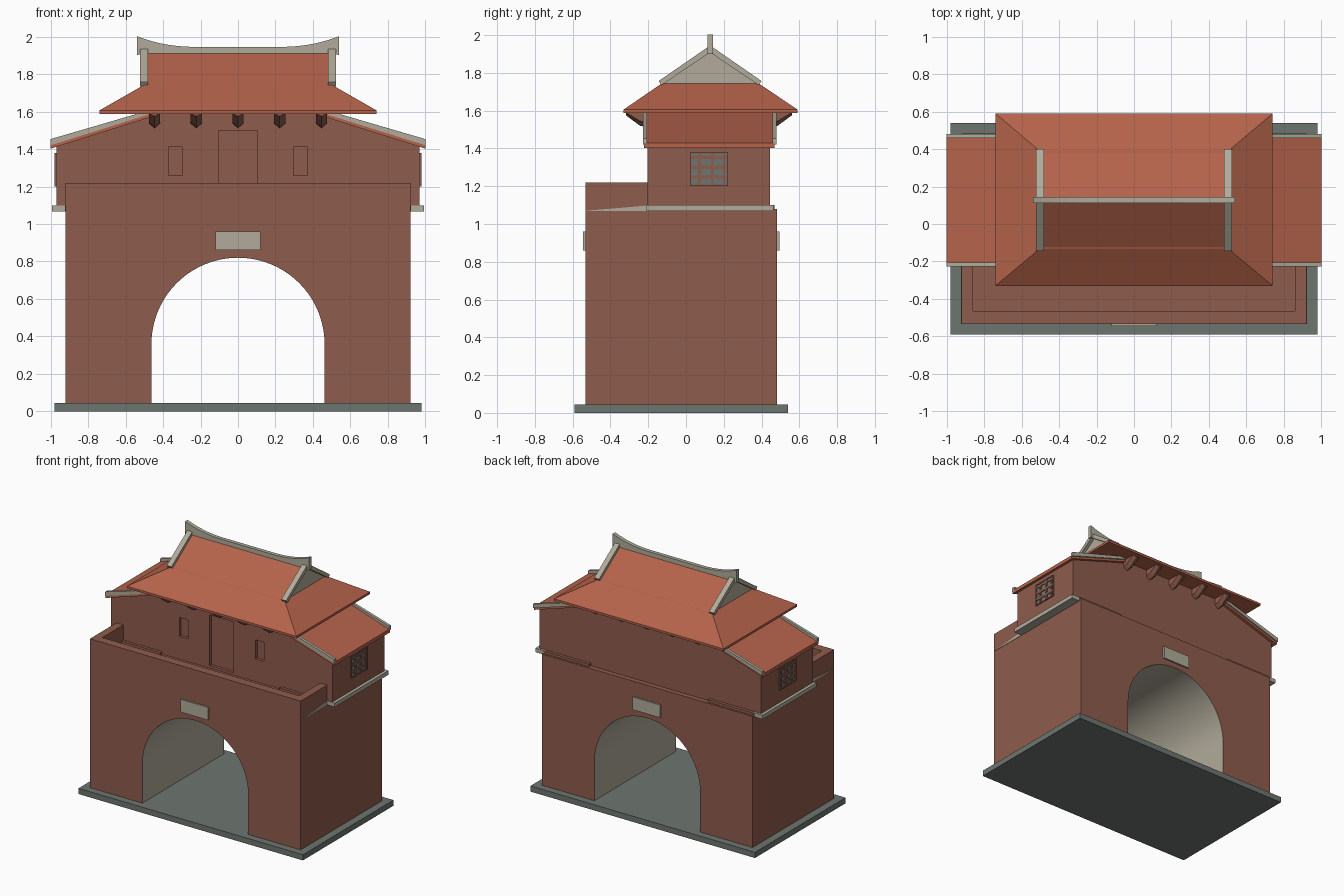
import bpy, bmesh, math

if "Cube" in bpy.data.objects:
    bpy.data.objects.remove(bpy.data.objects["Cube"])


def material(name, rgb):
    m = bpy.data.materials.new(name)
    m.diffuse_color = (*rgb, 1)
    m.use_nodes = True
    m.node_tree.nodes["Principled BSDF"].inputs["Base Color"].default_value = m.diffuse_color
    return m


BRICK = material("brick", (0.275, 0.107, 0.074))
TILE = material("roof_tile", (0.46, 0.125, 0.07))
PLASTER = material("pale_plaster", (0.44, 0.41, 0.325))
STONE = material("grey_stone", (0.155, 0.18, 0.16))


def loft(name, rings, mats):
    """Closed solid through rings of equal point count."""
    bm = bmesh.new()
    loops = [[bm.verts.new(p) for p in r] for r in rings]
    n = len(loops[0])
    for a, b in zip(loops, loops[1:]):
        for i in range(n):
            bm.faces.new((a[i], a[(i + 1) % n], b[(i + 1) % n], b[i]))
    bm.faces.new(loops[0])
    bm.faces.new(loops[-1])
    bmesh.ops.recalc_face_normals(bm, faces=bm.faces)
    me = bpy.data.meshes.new(name)
    bm.to_mesh(me)
    bm.free()
    for m in mats:
        me.materials.append(m)
    ob = bpy.data.objects.new(name, me)
    bpy.context.collection.objects.link(ob)
    return ob


def prism(name, axis, pts, lo, hi, *mats):
    """Extrude a 2D profile along x, y or z."""
    put = {"x": lambda u, v, t: (t, u, v),
           "y": lambda u, v, t: (u, t, v),
           "z": lambda u, v, t: (u, v, t)}[axis]
    return loft(name, [[put(u, v, t) for u, v in pts] for t in (lo, hi)], mats)


def box(name, x, y, z, mat):
    return prism(name, "z", rect(*x, *y), *z, mat)


def rect(x0, x1, y0, y1):
    return [(x0, y0), (x1, y0), (x1, y1), (x0, y1)]


def cut(ob, cutter):
    mod = ob.modifiers.new("cut", "BOOLEAN")
    mod.operation = "DIFFERENCE"
    mod.solver = "EXACT"
    mod.object = cutter
    bpy.context.view_layer.objects.active = ob
    bpy.ops.object.modifier_apply(modifier=mod.name)
    bpy.data.objects.remove(cutter)


# Ground slab
box("base_slab", (-0.98, 0.98), (-0.59, 0.54), (0, 0.045), STONE)

# Gate block with a plastered arch passage
R, SPRING, N = 0.462, 0.358, 40
arch = [(-R * math.cos(math.pi * i / N), SPRING + R * math.sin(math.pi * i / N))
        for i in range(N + 1)]
outline = ([(-0.92, 0.045), (-R, 0.045)] + arch +
           [(R, 0.045), (0.92, 0.045), (0.92, 1.08), (-0.92, 1.08)])
gate = prism("gate_block", "y", outline, -0.533, 0.483, BRICK, PLASTER)
for p in gate.data.polygons:
    c = p.center
    if abs(p.normal.y) < 0.5 and abs(c.x) < R + 0.01 and 0.05 < c.z < 0.9:
        p.material_index = 1
bpy.context.view_layer.objects.active = gate
gate.select_set(True)
bpy.ops.object.shade_smooth_by_angle(angle=math.radians(30))
gate.select_set(False)

# Parapet around the front deck
prism("parapet", "z",
      [(-0.92, -0.2), (-0.92, -0.533), (0.92, -0.533), (0.92, -0.2),
       (0.86, -0.2), (0.86, -0.465), (-0.86, -0.465), (-0.86, -0.2)],
      1.08, 1.22, BRICK)

# Blank plaques over both arch mouths
box("front_plaque", (-0.12, 0.12), (-0.545, -0.53), (0.86, 0.96), PLASTER)
box("back_plaque", (-0.12, 0.12), (0.48, 0.495), (0.86, 0.96), PLASTER)

# Gatehouse walls with recessed door and windows
house = prism("gatehouse_walls", "y",
              [(-0.968, 1.08), (0.968, 1.08), (0.968, 1.412), (0.49, 1.585),
               (0.49, 1.6), (-0.49, 1.6), (-0.49, 1.585), (-0.968, 1.412)],
              -0.203, 0.445, BRICK)
for x0, x1, z0, z1 in ((-0.105, 0.105, 1.1, 1.5),
                       (0.295, 0.37, 1.26, 1.41), (-0.37, -0.295, 1.26, 1.41)):
    cut(house, box("recess_cutter", (x0, x1), (-0.3, -0.18), (z0, z1), BRICK))

for s, side in ((1, "right"), (-1, "left")):
    def sx(a, b):
        return tuple(sorted((s * a, s * b)))

    # Side ledge and its tapering tail on the gate wall
    box(side + "_ledge", sx(0.91, 0.992), (-0.21, 0.462), (1.068, 1.1), PLASTER)
    prism(side + "_ledge_tail", "x", [(-0.533, 1.07), (-0.2, 1.068), (-0.2, 1.098)],
          *sx(0.915, 0.923), PLASTER)
    # Low brick footing beneath the side bays
    box(side + "_footing", sx(0.52, 0.919), (-0.225, 0.468), (1.075, 1.1), BRICK)

    # Lattice window: grey panel with brick bars
    box(side + "_window_panel", sx(0.96, 0.971), (0.02, 0.222), (1.2, 1.378), STONE)
    for a, b in ((0.02, 0.027), (0.064, 0.08), (0.133, 0.149), (0.197, 0.207), (0.217, 0.222)):
        box(side + "_window_upright", sx(0.962, 0.978), (a, b), (1.2, 1.378), BRICK)
    for a, b in ((1.2, 1.208), (1.24, 1.258), (1.292, 1.311), (1.345, 1.36), (1.373, 1.378)):
        box(side + "_window_crossbar", sx(0.962, 0.977), (0.02, 0.222), (a, b), BRICK)

    # Sloping wing roof with pale verge trims
    prism(side + "_wing_roof", "y",
          [(s * 1.0, 1.402), (s * 1.0, 1.43), (s * 0.46, 1.6), (s * 0.46, 1.572)],
          -0.222, 0.468, TILE)
    for y in (-0.228, 0.458):
        prism(side + "_wing_verge", "y",
              [(s * 1.0, 1.42), (s * 1.0, 1.453), (s * 0.48, 1.605), (s * 0.48, 1.583)],
              y, y + 0.022, PLASTER)

    # Gable trim following the upper roof slopes
    prism(side + "_gable_trim", "x",
          [(-0.145, 1.757), (0.128, 1.945), (0.4, 1.757),
           (0.385, 1.735), (0.128, 1.908), (-0.13, 1.735)],
          *sx(0.48, 0.522), PLASTER)

# Eave brackets, tapered to a point at the wall and out to the eave
for y_wall, out, side in ((-0.203, -1, "front"), (0.445, 1, "back")):
    for i in range(-2, 3):
        x = i * 0.2225
        rings = []
        for d, low in ((-0.01, 1.51), (0.04, 1.52), (0.115, 1.575)):
            y = y_wall + out * d
            rings.append([(x - 0.03, y, 1.595), (x - 0.03, y, min(low + 0.025, 1.59)),
                          (x, y, low), (x + 0.03, y, min(low + 0.025, 1.59)),
                          (x + 0.03, y, 1.595)])
        loft(side + "_eave_bracket", rings, [BRICK])

# Lower hipped skirt of the main roof
skirt = [(0.74, -0.33, 0.59, 1.588), (0.74, -0.33, 0.59, 1.606),
         (0.5, -0.13, 0.387, 1.743)]
loft("roof_skirt", [[(*p, z) for p in rect(-x, x, a, b)] for x, a, b, z in skirt], [TILE])

# Upper gabled roof with plastered gable ends
upper = prism("upper_roof", "x", [(-0.13, 1.74), (0.387, 1.74), (0.128, 1.918)],
              -0.495, 0.495, TILE, PLASTER)
for p in upper.data.polygons:
    p.material_index = int(abs(p.normal.x) > 0.5)

# Ridge sweeping up at both ends
xs = [-0.54 + 1.08 * i / 24 for i in range(25)]
top = [(x, 1.945 + 0.057 * max(0, (abs(x) - 0.22) / 0.32) ** 2.2) for x in xs]
prism("ridge", "y", top + [(0.54, 1.902), (0.48, 1.91), (-0.48, 1.91), (-0.54, 1.902)],
      0.113, 0.143, PLASTER)
